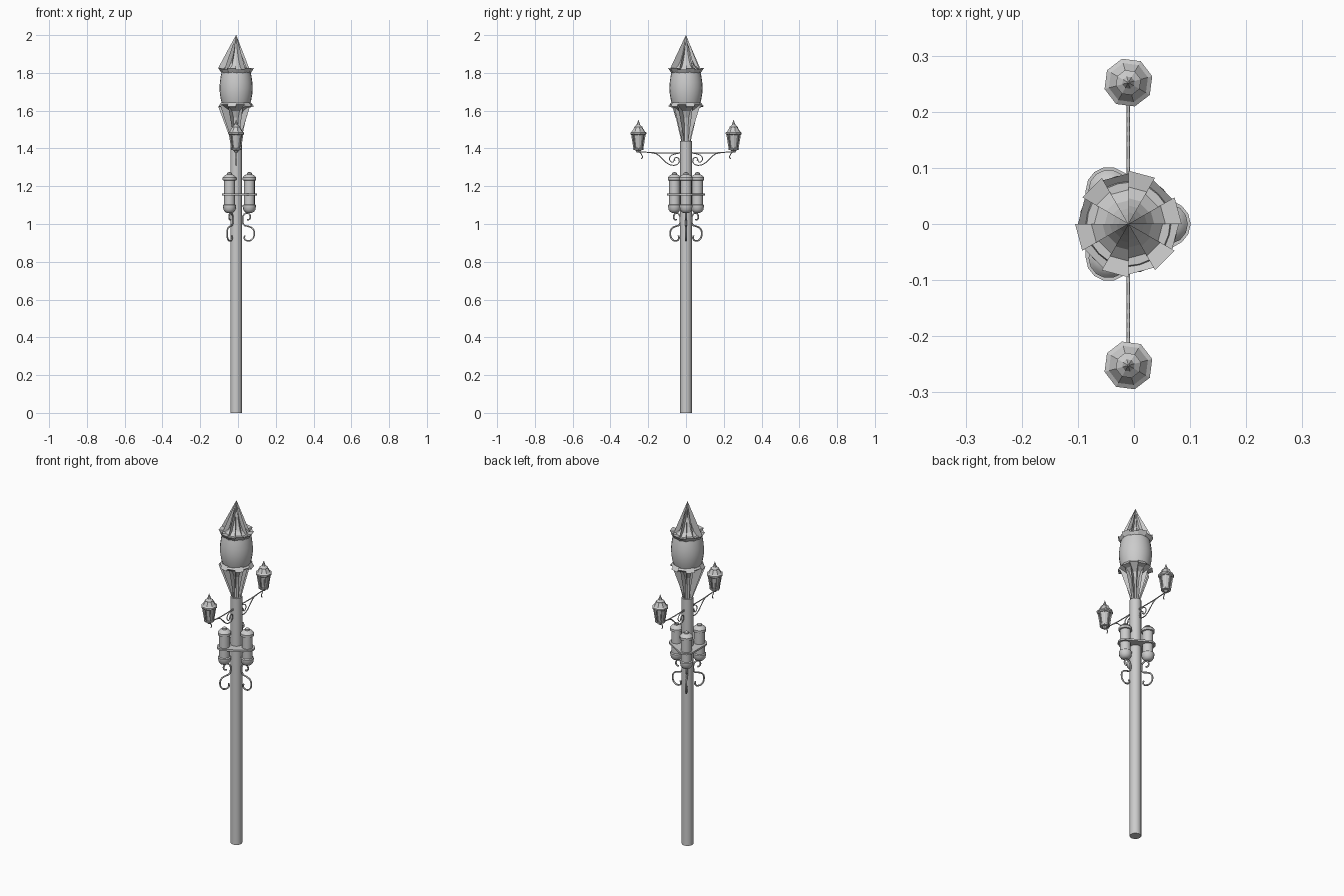
import bpy, bmesh, math
from mathutils import Vector

if "Cube" in bpy.data.objects:
    bpy.data.objects.remove(bpy.data.objects["Cube"])

AX = -0.01  # x of the pole axis


def finish(name, bm, angle=None):
    bmesh.ops.recalc_face_normals(bm, faces=bm.faces)
    me = bpy.data.meshes.new(name)
    bm.to_mesh(me)
    bm.free()
    ob = bpy.data.objects.new(name, me)
    bpy.context.collection.objects.link(ob)
    if angle:
        me.polygons.foreach_set("use_smooth", [True] * len(me.polygons))
        me.set_sharp_from_angle(angle=math.radians(angle))
    return ob


def lathe(name, prof, x=AX, y=0.0, n=16, angle=40, turn=0.0):
    """Revolve an (r, z) profile around a vertical axis, with capped ends."""
    bm = bmesh.new()
    rings = []
    for r, z in prof:
        rings.append([bm.verts.new((x + r * math.cos(turn + math.tau * i / n),
                                    y + r * math.sin(turn + math.tau * i / n), z)) for i in range(n)])
    for a, b in zip(rings, rings[1:]):
        for i in range(n):
            j = (i + 1) % n
            bm.faces.new((a[i], a[j], b[j], b[i]))
    bm.faces.new(rings[0])
    bm.faces.new(rings[-1])
    return finish(name, bm, angle)


def wedges(name, prof, start):
    """Six solid 30 degree wedges with an (r, z) outer profile."""
    bm = bmesh.new()
    for k in range(6):
        angs = [math.radians(start + 60 * k + d) for d in (0, 30)]
        cols = [[bm.verts.new((AX + r * math.cos(a), r * math.sin(a), z)) for r, z in prof] for a in angs]
        axis = [bm.verts.new((AX, 0, z)) for z in (prof[0][1], prof[-1][1])]
        for i in range(len(prof) - 1):
            bm.faces.new((cols[0][i], cols[1][i], cols[1][i + 1], cols[0][i + 1]))
        for c in cols:
            bm.faces.new(c + [axis[1], axis[0]])
        bm.faces.new((cols[0][0], cols[1][0], axis[0]))
        bm.faces.new((cols[0][-1], cols[1][-1], axis[1]))
    bmesh.ops.triangulate(bm, faces=[f for f in bm.faces if len(f.verts) > 4])
    return finish(name, bm)


def tube(name, pts, rad, ang, smooth=True):
    """Round rod through (radius, z) points in the vertical plane at angle ang."""
    cu = bpy.data.curves.new(name, 'CURVE')
    cu.dimensions = '3D'
    cu.bevel_depth = rad
    cu.bevel_resolution = 1
    cu.use_fill_caps = True
    cu.resolution_u = 4
    co = [Vector((AX + r * math.cos(ang), r * math.sin(ang), z)) for r, z in pts]
    if smooth:
        sp = cu.splines.new('BEZIER')
        sp.bezier_points.add(len(co) - 1)
        for p, c in zip(sp.bezier_points, co):
            p.co = c
            p.handle_left_type = p.handle_right_type = 'AUTO'
    else:
        sp = cu.splines.new('POLY')
        sp.points.add(len(co) - 1)
        for p, c in zip(sp.points, co):
            p.co = (*c, 1)
    ob = bpy.data.objects.new(name, cu)
    bpy.context.collection.objects.link(ob)
    return ob


# Main pole
lathe("pole", [(0.031, 0), (0.031, 1.44)], n=20)

# Barrel-shaped main lamp
lathe("main_lamp_globe", [(0.070, 1.625), (0.080, 1.655), (0.086, 1.69), (0.088, 1.72),
                          (0.086, 1.75), (0.081, 1.785), (0.074, 1.815)], n=24)

# Neck: six flaring legs with recessed panels between
wedges("neck_legs", [(0.023, 1.43), (0.023, 1.52), (0.029, 1.565), (0.043, 1.598), (0.066, 1.615),
                     (0.095, 1.622), (0.078, 1.644)], 0)
wedges("neck_panels", [(0.016, 1.43), (0.016, 1.52), (0.023, 1.565), (0.037, 1.598), (0.062, 1.615),
                       (0.088, 1.632), (0.078, 1.640)], 30)

# Spire roof: wide petals and recessed wedges
wedges("roof_petals", [(0.078, 1.802), (0.095, 1.826), (0.066, 1.822), (0.046, 1.840), (0.033, 1.865),
                       (0.021, 1.90), (0.010, 1.95), (0.001, 2.0)], 0)
wedges("roof_panels", [(0.078, 1.800), (0.090, 1.818), (0.076, 1.806), (0.062, 1.814), (0.042, 1.834),
                       (0.028, 1.865), (0.017, 1.90), (0.007, 1.95), (0.001, 1.995)], 30)

# Side arms with scrolls and small lanterns
for side, ang in (("front", -math.pi / 2), ("back", math.pi / 2)):
    y = 0.252 if side == "back" else -0.252
    tube(side + "_arm", [(0, 1.378), (0.14, 1.376), (0.21, 1.380), (0.252, 1.382)], 0.003, ang)
    tube(side + "_arm_tip", [(0.252, 1.385), (0.243, 1.378), (0.234, 1.365), (0.231, 1.352), (0.237, 1.345)],
         0.0028, ang)
    tube(side + "_brace_scroll", [(0.185, 1.378), (0.155, 1.370), (0.125, 1.345), (0.10, 1.322), (0.07, 1.311),
                                  (0.043, 1.318), (0.036, 1.338), (0.047, 1.352), (0.061, 1.345),
                                  (0.058, 1.333)], 0.003, ang)
    tube(side + "_small_scroll", [(0.03, 1.372), (0.06, 1.370), (0.085, 1.355), (0.084, 1.335),
                                  (0.068, 1.328), (0.064, 1.340)], 0.0026, ang)
    lathe(side + "_lantern_glass", [(0.021, 1.395), (0.034, 1.475)], y=y, n=8, angle=None)
    lathe(side + "_lantern_base", [(0.008, 1.378), (0.014, 1.39), (0.027, 1.392), (0.028, 1.40), (0.022, 1.402)],
          y=y, n=8, angle=None)
    lathe(side + "_lantern_roof", [(0.036, 1.470), (0.044, 1.476), (0.044, 1.484), (0.036, 1.489), (0.023, 1.510),
                                   (0.023, 1.514), (0.011, 1.523), (0.007, 1.534), (0.001, 1.551)],
          y=y, n=8, angle=None, turn=math.pi / 12)
    # lantern frame bars
    bm = bmesh.new()
    for k in range(8):
        a = math.tau * k / 8
        u = Vector((math.cos(a), math.sin(a), 0))
        t = Vector((-u.y, u.x, 0)) * 0.0025
        vs = []
        for r, z in ((0.024, 1.395), (0.037, 1.478)):
            for d, s in ((-0.005, -1), (-0.005, 1), (0.002, 1), (0.002, -1)):
                vs.append(bm.verts.new(Vector((AX, y, z)) + u * (r + d) + t * s))
        for f in ((0, 1, 2, 3), (4, 5, 6, 7), (0, 1, 5, 4), (1, 2, 6, 5), (2, 3, 7, 6), (3, 0, 4, 7)):
            bm.faces.new([vs[i] for i in f])
    finish(side + "_lantern_frame", bm)

# Three canisters around the pole, each with a scroll bracket below
spots = []
for k in range(3):
    ang = math.tau * k / 3
    cx, cy = AX + 0.070 * math.cos(ang), 0.070 * math.sin(ang)
    spots.append((cx, cy))
    lathe(f"canister_{k}", [(0.012, 1.058), (0.024, 1.064), (0.032, 1.076), (0.035, 1.092), (0.035, 1.100),
                            (0.029, 1.104), (0.029, 1.230), (0.036, 1.232), (0.036, 1.246), (0.031, 1.252),
                            (0.024, 1.259), (0.013, 1.263), (0.013, 1.270), (0.004, 1.275)],
          x=cx, y=cy, n=14, angle=35)
    tube(f"bracket_scroll_{k}", [(0.058, 1.022), (0.071, 1.026), (0.074, 1.045), (0.058, 1.058), (0.040, 1.048),
                                 (0.034, 1.022), (0.042, 0.995), (0.066, 0.987), (0.089, 0.974), (0.096, 0.948),
                                 (0.086, 0.920), (0.062, 0.911), (0.044, 0.922), (0.046, 0.940)], 0.0045, ang)

# Shelf plate joining the canisters
bm = bmesh.new()
for cx, cy in spots:
    for i in range(14):
        a = math.tau * i / 14
        for z in (1.152, 1.162):
            bm.verts.new((cx + 0.041 * math.cos(a), cy + 0.041 * math.sin(a), z))
res = bmesh.ops.convex_hull(bm, input=bm.verts)
bmesh.ops.delete(bm, geom=[v for v in bm.verts if not v.link_faces], context='VERTS')
finish("canister_shelf", bm)
